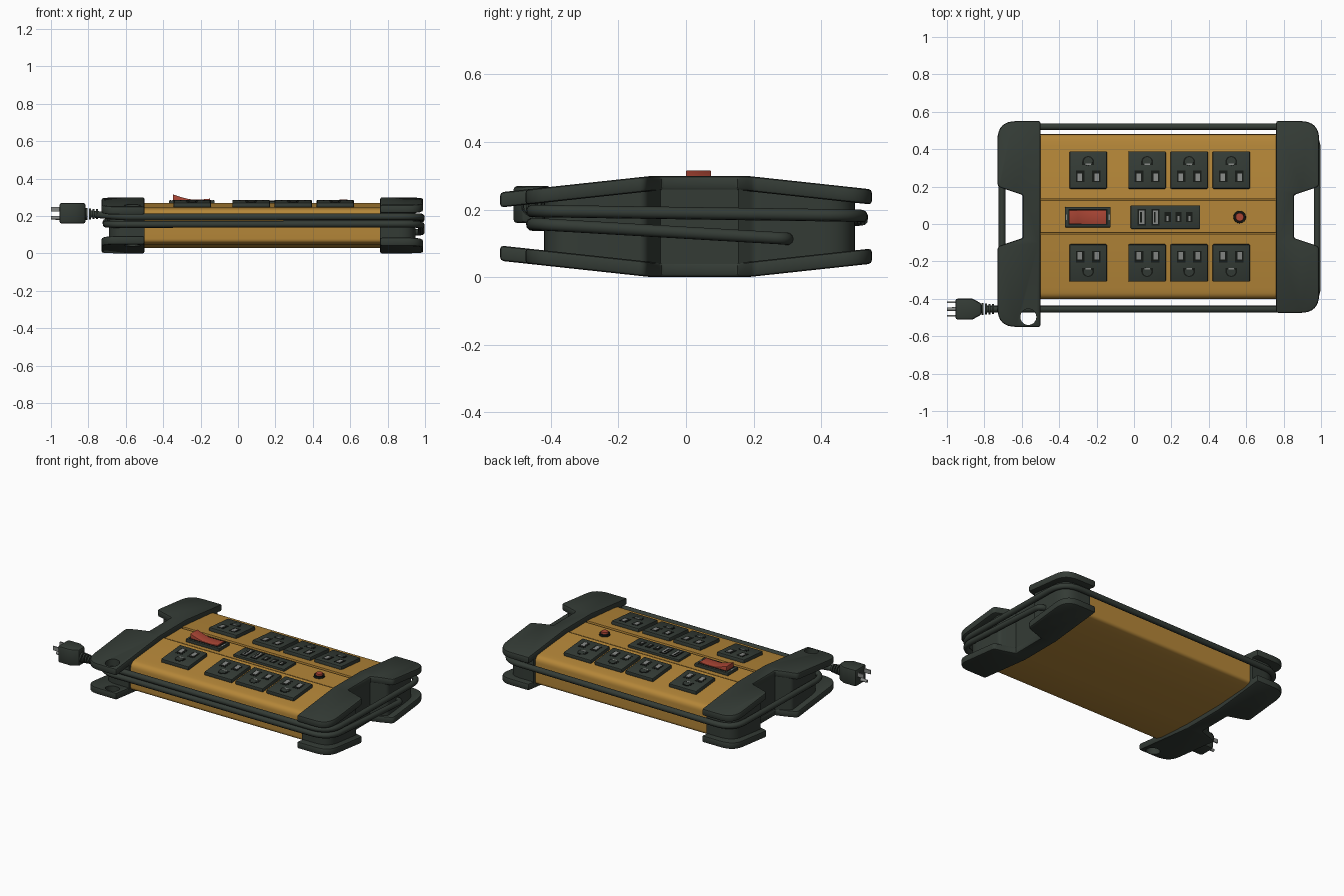
import bpy, bmesh, math
from mathutils import Vector, Matrix

cube = bpy.data.objects.get("Cube")
if cube:
    bpy.data.objects.remove(cube, do_unlink=True)


def material(name, rgb):
    m = bpy.data.materials.new(name)
    m.use_nodes = True
    m.diffuse_color = (*rgb, 1)
    m.node_tree.nodes["Principled BSDF"].inputs["Base Color"].default_value = (*rgb, 1)
    return m


RUBBER = material("dark green rubber", (0.034, 0.044, 0.036))
GOLD = material("golden yellow", (0.46, 0.24, 0.04))
RED = material("switch red", (0.40, 0.06, 0.035))
GREY = material("metal grey", (0.24, 0.25, 0.24))
BLACK = material("black recess", (0.008, 0.010, 0.008))
PALETTE = [RUBBER, GOLD, RED, GREY, BLACK]
CY = 0.04     # middle of the housing in y
MID = 0.15    # middle height


def finish(ob, bevel=0, angle=30):
    bpy.ops.object.select_all(action='DESELECT')
    bpy.context.view_layer.objects.active = ob
    ob.select_set(True)
    if bevel:
        mod = ob.modifiers.new("Bevel", 'BEVEL')
        mod.width, mod.segments = bevel, 2
        mod.limit_method, mod.angle_limit = 'ANGLE', math.radians(40)
        bpy.ops.object.modifier_apply(modifier=mod.name)
    bpy.ops.object.shade_smooth_by_angle(angle=math.radians(angle))
    return ob


def add(name, bm, bevel=0, matrix=Matrix(), colour=None):
    if colour:
        for f in bm.faces:
            f.material_index = PALETTE.index(colour)
    bmesh.ops.recalc_face_normals(bm, faces=bm.faces)
    me = bpy.data.meshes.new(name)
    bm.to_mesh(me)
    bm.free()
    for m in PALETTE:
        me.materials.append(m)
    ob = bpy.data.objects.new(name, me)
    bpy.context.collection.objects.link(ob)
    ob.matrix_world = matrix
    return finish(ob, bevel)


def box(bm, centre, size, colour):
    mat = Matrix.Translation(centre) @ Matrix.Diagonal((*size, 1))
    for v in bmesh.ops.create_cube(bm, size=1, matrix=mat)["verts"]:
        for f in v.link_faces:
            f.material_index = PALETTE.index(colour)


def rod(bm, centre, r1, r2, depth, colour, axis='Z', sides=24):
    rot = Matrix.Rotation(-math.pi / 2, 4, 'Y') if axis == 'X' else Matrix()
    made = bmesh.ops.create_cone(bm, cap_ends=True, segments=sides, radius1=r1, radius2=r2,
                                 depth=depth, matrix=Matrix.Translation(centre) @ rot)
    for v in made["verts"]:
        for f in v.link_faces:
            f.material_index = PALETTE.index(colour)


def prism(bm, points, offset, colour):
    """Face through the points, pushed along the offset."""
    face = bm.faces.new([bm.verts.new(p) for p in points])
    ext = bmesh.ops.extrude_face_region(bm, geom=[face])["geom"]
    bmesh.ops.translate(bm, vec=offset, verts=[v for v in ext if isinstance(v, bmesh.types.BMVert)])
    for f in bm.faces:
        f.material_index = PALETTE.index(colour)


def fillet(points, radii, steps=8):
    """Round the corners of a polyline; radius 0 keeps a corner."""
    pts, out = [Vector(p) for p in points], []
    for i, p in enumerate(pts):
        r = radii[i]
        if not r:
            out.append(p)
            continue
        a = p + (pts[i - 1] - p).normalized() * r
        b = p + (pts[(i + 1) % len(pts)] - p).normalized() * r
        for k in range(steps + 1):
            t = k / steps
            out.append(a * (1 - t) ** 2 + p * 2 * t * (1 - t) + b * t * t)
    return out


# Housing: mirrored cross-section with two grooves, run along x
half = [(0.085, 0.265), (0.087, 0.257), (0.095, 0.257), (0.097, 0.270), (0.38, 0.245),
        (0.44, 0.235), (0.44, 0.06), (0.38, 0.045), (0.15, 0.03)]
section = [(-0.51, CY + y, z) for y, z in half] + [(-0.51, CY - y, z) for y, z in reversed(half)]
radii = [0, 0, 0, 0, 0, 0.035, 0.02, 0, 0]
bm = bmesh.new()
prism(bm, fillet(section, radii + radii[::-1]), (1.28, 0, 0), GOLD)
add("housing", bm)


# Rubber end caps: notched flanges above and below a core
def crown(y):
    return 0.30 - 0.04 * max(0, (abs(y - CY) - 0.14) / 0.37)


def slab(name, x0, side, front, back, depth, notch, r, low, high, bevel):
    pts = [(0, front), (depth, front), (depth, -0.12), (notch, -0.075),
           (notch, 0.155), (depth, 0.20), (depth, back), (0, back)]
    outline = fillet([(x0 + side * d, y, 0) for d, y in pts], [0, r, 0.02, 0, 0, 0.02, r, 0])
    bm = bmesh.new()
    bm.faces.new([bm.verts.new(p) for p in outline])
    for y in (CY - 0.14, CY + 0.14):
        bmesh.ops.bisect_plane(bm, geom=bm.verts[:] + bm.edges[:] + bm.faces[:],
                               plane_co=(0, y, 0), plane_no=(0, 1, 0))
    ext = bmesh.ops.extrude_face_region(bm, geom=bm.faces[:])["geom"]
    upper = {v for v in ext if isinstance(v, bmesh.types.BMVert)}
    for v in bm.verts:
        v.co.z = high(v.co.y) if v in upper else low(v.co.y)
    return add(name, bm, bevel, colour=RUBBER)


def drill(ob, x, y, r):
    bm = bmesh.new()
    rod(bm, (x, y, MID), r, r, 1, RUBBER, sides=32)
    cutter = add("hole_cutter", bm)
    cutter.hide_render = True
    bpy.context.view_layer.objects.active = ob
    mod = ob.modifiers.new("Hole", 'BOOLEAN')
    mod.operation, mod.object = 'DIFFERENCE', cutter
    bpy.ops.object.modifier_apply(modifier=mod.name)
    bpy.data.objects.remove(cutter, do_unlink=True)
    finish(ob)


for label, x0, side, front in (("right", -0.5, -1, -0.55), ("left", 0.76, 1, -0.475)):
    slab(label + "_cap_core", x0, side, -0.42, 0.50, 0.19, 0.093, 0.10,
         lambda y: 0.32 - crown(y), lambda y: crown(y) - 0.02, 0)
    top = slab(label + "_cap_top_flange", x0, side, front, 0.55, 0.23, 0.095, 0.10,
               lambda y: crown(y) - 0.045, crown, 0.01)
    base = slab(label + "_cap_bottom_flange", x0, side, front, 0.55, 0.23, 0.095, 0.10,
                lambda y: 0.30 - crown(y), lambda y: 0.345 - crown(y), 0.01)
    if side < 0:
        for flange in (top, base):
            drill(flange, -0.565, -0.497, 0.043)


# Outlets: two tilted rows, ground holes facing outwards
def outlet(name, matrix):
    bm = bmesh.new()
    box(bm, (0, 0, 0.006), (0.20, 0.20, 0.032), RUBBER)
    add(name, bm, 0.006, matrix)
    bm = bmesh.new()
    arch = [(0.032 * math.cos(a), 0.042 + 0.032 * math.sin(a), 0.0215)
            for a in (math.pi * k / 10 for k in range(11))]
    prism(bm, [(0.032, 0.025, 0.0215)] + arch + [(-0.032, 0.025, 0.0215)], (0, 0, 0.002), BLACK)
    rod(bm, (0, 0.045, 0.024), 0.023, 0.023, 0.002, RUBBER)
    box(bm, (0, 0.03, 0.0245), (0.03, 0.009, 0.003), GREY)
    for x in (-0.043, 0.043):
        box(bm, (x, -0.035, 0.0225), (0.046, 0.062, 0.002), BLACK)
        box(bm, (x * 1.05, -0.04, 0.024), (0.024, 0.042, 0.002), GREY)
    add(name + "_slots", bm, 0, matrix)


for row, turn in (("back", 0), ("front", math.pi)):
    for i, x in enumerate((-0.245, 0.07, 0.295, 0.52)):
        spin = Matrix.Translation((x, CY, 0)) @ Matrix.Rotation(turn, 4, 'Z')
        tilt = Matrix.Translation((0, 0.2475, 0.257)) @ Matrix.Rotation(-0.085, 4, 'X')
        outlet(f"{row}_outlet_{i + 1}", spin @ tilt)

# Rocker switch
bm = bmesh.new()
box(bm, (-0.247, 0.037, 0.271), (0.245, 0.11, 0.026), RUBBER)
add("switch_plate", bm, 0.005)
bm = bmesh.new()
box(bm, (-0.247, 0.037, 0.284), (0.208, 0.086, 0.003), BLACK)
for x in (-0.361, -0.133):
    box(bm, (x, 0.037, 0.284), (0.007, 0.03, 0.002), GREY)
add("switch_surround", bm)
bm = bmesh.new()
rocker = [(-0.348, 0.275), (-0.348, 0.316), (-0.30, 0.300), (-0.26, 0.290), (-0.20, 0.288),
          (-0.15, 0.293), (-0.15, 0.275)]
prism(bm, [(x, 0.0, z) for x, z in rocker], (0, 0.074, 0), RED)
add("rocker_switch", bm, 0.002)

# Charging port panel
bm = bmesh.new()
box(bm, (0.168, 0.037, 0.269), (0.372, 0.126, 0.022), RUBBER)
add("port_panel", bm, 0.005)
bm = bmesh.new()
for x in (0.042, 0.115):
    box(bm, (x, 0.037, 0.281), (0.044, 0.088, 0.003), BLACK)
    box(bm, (x, 0.037, 0.283), (0.028, 0.072, 0.003), GREY)
    box(bm, (x - 0.004, 0.037, 0.285), (0.010, 0.056, 0.002), BLACK)
for x in (0.18, 0.238, 0.296):
    box(bm, (x, 0.037, 0.281), (0.034, 0.052, 0.003), BLACK)
    box(bm, (x, 0.030, 0.283), (0.010, 0.026, 0.002), GREY)
add("charging_ports", bm)

# Reset button
bm = bmesh.new()
rod(bm, (0.565, 0.037, 0.268), 0.034, 0.032, 0.02, BLACK)
rod(bm, (0.565, 0.037, 0.278), 0.025, 0.021, 0.022, RED)
add("reset_button", bm)

# Power cord wrapped round the end caps
route = [(0.85, 0.30, 0.112), (0.98, 0.30, 0.114), (0.98, -0.455, 0.158), (-0.705, -0.455, 0.155),
         (-0.705, 0.52, 0.17), (0.98, 0.52, 0.182), (0.98, -0.455, 0.196), (-0.62, -0.455, 0.195),
         (-0.79, -0.455, 0.212)]
path = fillet(route, [0, 0.04, 0.13, 0.13, 0.13, 0.13, 0.13, 0.05, 0])
cu = bpy.data.curves.new("power_cord", 'CURVE')
cu.dimensions, cu.bevel_depth, cu.bevel_resolution, cu.use_fill_caps = '3D', 0.0185, 3, True
spline = cu.splines.new('POLY')
spline.points.add(len(path) - 1)
for point, co in zip(spline.points, path):
    point.co = (*co, 1)
cu.materials.append(RUBBER)
cord = bpy.data.objects.new("power_cord", cu)
bpy.context.collection.objects.link(cord)
bpy.ops.object.select_all(action='DESELECT')
bpy.context.view_layer.objects.active = cord
cord.select_set(True)
bpy.ops.object.convert(target='MESH')
finish(bpy.context.view_layer.objects.active, angle=50)

# Plug with ribbed strain relief and prongs
py, pz = -0.455, 0.215
bm = bmesh.new()
for i in range(4):
    rod(bm, (-0.755 - 0.018 * i, py, pz - 0.004), 0.026 + 0.002 * i, 0.026 + 0.002 * i, 0.011, RUBBER, 'X')
add("strain_relief", bm)
bm = bmesh.new()
shape = [(-0.955, -0.056), (-0.865, -0.056), (-0.815, -0.03), (-0.815, 0.03),
         (-0.865, 0.056), (-0.955, 0.056)]
prism(bm, [(x, py + y, pz - 0.055) for x, y in shape], (0, 0, 0.11), RUBBER)
add("plug_body", bm, 0.012)
bm = bmesh.new()
for y in (-0.036, 0.036):
    box(bm, (-0.97, py + y, pz + 0.021), (0.06, 0.008, 0.026), GREY)
rod(bm, (-0.97, py, pz - 0.025), 0.011, 0.009, 0.06, GREY, 'X', 16)
add("plug_prongs", bm)
